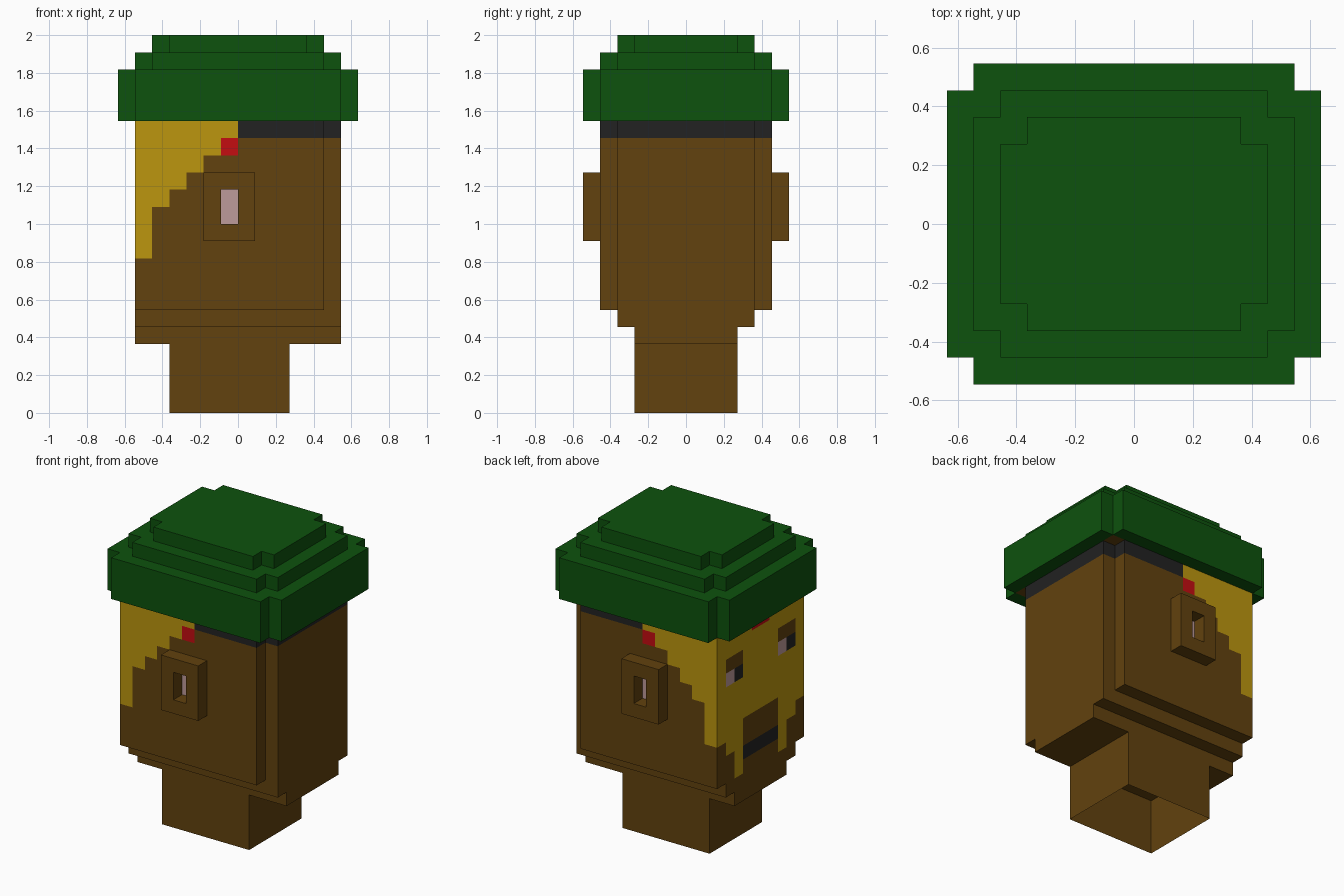
import bpy, bmesh
from math import floor, radians
from mathutils import Vector

if "Cube" in bpy.data.objects:
    bpy.data.objects.remove(bpy.data.objects["Cube"], do_unlink=True)

U = 1 / 11  # edge length of one block


def material(name, rgb):
    m = bpy.data.materials.new(name)
    m.use_nodes = True
    m.diffuse_color = (*rgb, 1)
    m.node_tree.nodes["Principled BSDF"].inputs["Base Color"].default_value = (*rgb, 1)
    return m


BROWN, YELLOW, GREEN, BLACK, RED, PINK = range(6)
MATERIALS = [
    material("brown", (0.122, 0.054, 0.0044)),
    material("yellow", (0.503, 0.305, 0.0044)),
    material("green", (0.004, 0.084, 0.004)),
    material("black", (0.016, 0.016, 0.016)),
    material("red", (0.546, 0.004, 0.0056)),
    material("pink", (0.515, 0.328, 0.328)),
]
AXES = [Vector(a) * s for a in ((1, 0, 0), (0, 1, 0), (0, 0, 1)) for s in (1, -1)]


def block_part(name, inside, paint):
    """Skin every block whose centre passes inside(); colour faces with paint()."""
    bm = bmesh.new()
    for i in range(-8, 8):
        for j in range(-8, 8):
            for k in range(22):
                c = Vector((i + 0.5, j + 0.5, k + 0.5))
                if not inside(*c):
                    continue
                for n in AXES:
                    if inside(*(c + n)):
                        continue
                    a = Vector((n.y, n.z, n.x)) / 2
                    b = n.cross(a)
                    mid = c + n / 2
                    corners = (mid + a + b, mid - a + b, mid - a - b, mid + a - b)
                    face = bm.faces.new([bm.verts.new(p * U) for p in corners])
                    face.material_index = paint(c, n)
    bmesh.ops.remove_doubles(bm, verts=bm.verts, dist=U / 100)
    bmesh.ops.dissolve_limit(bm, angle_limit=radians(1), verts=bm.verts,
                             edges=bm.edges, delimit={'MATERIAL'})
    bmesh.ops.recalc_face_normals(bm, faces=bm.faces)
    mesh = bpy.data.meshes.new(name)
    bm.to_mesh(mesh)
    bm.free()
    for m in MATERIALS:
        mesh.materials.append(m)
    obj = bpy.data.objects.new(name, mesh)
    bpy.context.collection.objects.link(obj)
    return obj


def plain(colour):
    return lambda c, n: colour


# Head: stepped jaw, notched back corners
def head_shape(x, y, z):
    if abs(x) > 6 or z > 17 or z < 4:
        return False
    half = min(5, floor(z) - 1)
    if x > 5:
        half = min(half, 4)
    return abs(y) < half


SIDE_HAIRLINE = [9, 12, 13, 14, 15, 16]   # lowest skin block per column
BEARD_LINE = [6, 6, 6, 8, 9]              # same, from face centre outwards


def paint_side(x, z):
    if -1 < x < 0:
        if 11 < z < 13:
            return PINK                   # ear canal
        if 15 < z < 16:
            return RED                    # headband stud
    if x > 0:
        return BLACK if z > 16 else BROWN
    return YELLOW if z > SIDE_HAIRLINE[floor(x) + 6] else BROWN


def paint_face(y, z):
    across = abs(y)
    if across < 1 and z > 16:
        return RED
    if across < 2 and z < 10:             # moustache, mouth and chin
        return BLACK if 7 < z < 8 else BROWN
    if 2 < across < 4 and 13 < z < 15:    # brows and eyes
        if z > 14:
            return BROWN
        return PINK if y > 3 or -3 < y < 0 else BLACK
    return YELLOW if z > BEARD_LINE[floor(across)] else BROWN


def paint_head(c, n):
    if n.x < 0:
        return paint_face(c.y, c.z)
    if n.x > 0:
        return BLACK if c.z > 16 else BROWN
    if n.y:
        return paint_side(c.x, c.z)
    return BROWN


block_part("head", head_shape, paint_head)

# Neck
block_part("neck", lambda x, y, z: -4 < x < 3 and abs(y) < 3 and z < 4, plain(BROWN))


# Ears: square rings, one per side
def ear_shape(side):
    def shape(x, y, z):
        ring = -2 < x < 1 and 10 < z < 14
        hole = -1 < x < 0 and 11 < z < 13
        return ring and not hole and 5 < y * side < 6
    return shape


for ear, side in (("left_ear", -1), ("right_ear", 1)):
    block_part(ear, ear_shape(side), plain(BROWN))


# Hat: three tiers, each with its corners notched out
def hat_shape(x, y, z):
    if z < 17 or z > 22:
        return False
    tier = max(0, floor(z) - 19)
    x, y = abs(x) + tier, abs(y) + tier
    return x < 7 and y < 6 and not (x > 6 and y > 5)


def paint_hat(c, n):
    covers_head = abs(c.x) < 6 and abs(c.y) < 5
    return BROWN if n.z < 0 and covers_head else GREEN


block_part("hat", hat_shape, paint_hat)
